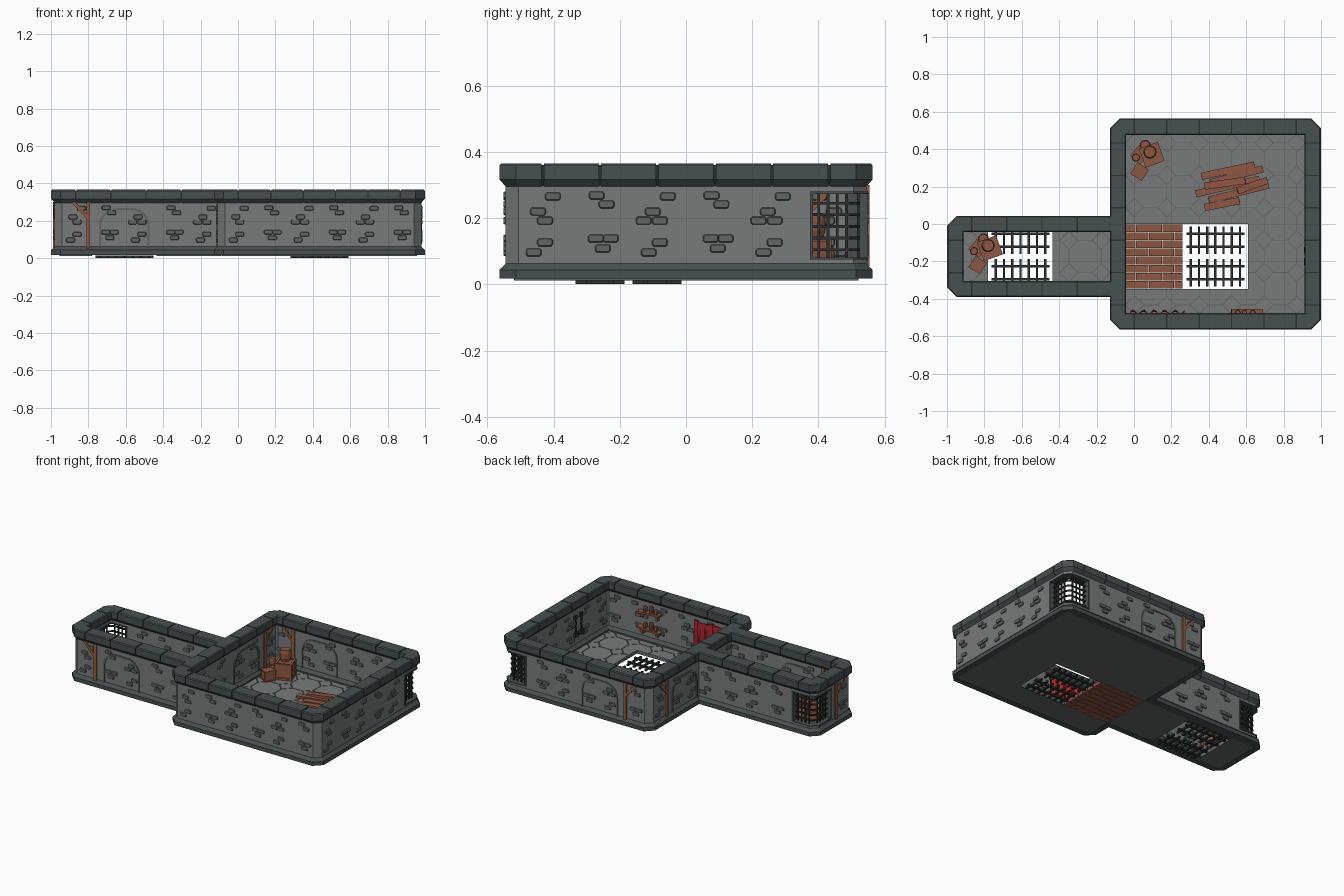
import bpy, bmesh, math, random
from mathutils import Vector, Matrix

if "Cube" in bpy.data.objects:
    bpy.data.objects.remove(bpy.data.objects["Cube"])
random.seed(4)

def mat(name, r, g, b):
    m = bpy.data.materials.new(name)
    m.diffuse_color = (r, g, b, 1)
    m.use_nodes = True
    m.node_tree.nodes["Principled BSDF"].inputs["Base Color"].default_value = m.diffuse_color
    return m
STONE = mat("wall grey", .19, .195, .195)
BRICK = mat("brick grey", .125, .133, .13)
TRIM = mat("slate trim", .062, .082, .08)
IRON = mat("dark iron", .025, .03, .03)
WOOD = mat("red brown wood", .27, .095, .055)
TIMBER = mat("timber orange", .3, .105, .045)
RED = mat("banner red", .42, .02, .025)

def finish(name, bm, m):
    bmesh.ops.recalc_face_normals(bm, faces=bm.faces[:])
    me = bpy.data.meshes.new(name)
    bm.to_mesh(me)
    bm.free()
    me.materials.append(m)
    o = bpy.data.objects.new(name, me)
    bpy.context.collection.objects.link(o)
    return o

def box(bm, c, size, rot=None):
    M = Matrix.Translation(c) @ (rot or Matrix()) @ Matrix.Diagonal((*size, 1))
    bmesh.ops.create_cube(bm, size=1, matrix=M)

def prism(bm, pts, pts2):
    """solid between two equal loops of 3D points"""
    a = [bm.verts.new(p) for p in pts]
    b = [bm.verts.new(p) for p in pts2]
    n = len(a)
    bm.faces.new(a)
    bm.faces.new(b)
    for i in range(n):
        bm.faces.new((a[i], a[(i + 1) % n], b[(i + 1) % n], b[i]))

def sweep(bm, path, prof):
    """mitred sweep of a (offset, z) profile along an open flat path"""
    rings = []
    for i, p in enumerate(path):
        ds = [(path[j + 1] - path[j]).normalized() for j in (i - 1, i) if 0 <= j < len(path) - 1]
        ns = [Vector((-d.y, d.x)) for d in ds]
        n = ns[0] if len(ns) == 1 else (ns[0] + ns[1]) / (1 + ns[0].dot(ns[1]))
        rings.append([bm.verts.new((*(p + n * o), z)) for o, z in prof])
    k = len(prof)
    for a, b in zip(rings, rings[1:]):
        for i in range(k):
            bm.faces.new((a[i], a[(i + 1) % k], b[(i + 1) % k], b[i]))
    bm.faces.new(rings[0])
    bm.faces.new(rings[-1])

def rect(h, z0, z1):
    return [(-h, z0), (h, z0), (h, z1), (-h, z1)]

T, CH, WIN = .347, .025, .145
V = lambda x, y: Vector((x, y))
A, B, C, D = V(-.085, -.52), V(.955, -.52), V(.955, .52), V(-.085, .52)
P0, P1, P2, P3 = V(-.085, 0), V(-.955, 0), V(-.955, -T), V(-.085, -T)
unit = lambda a, b: (b - a).normalized()

def corner(a, c, b, r):
    """path round a chamfered corner, reaching r along both walls"""
    d1, d2 = unit(a, c), unit(c, b)
    return [c - d1 * r, c - d1 * CH, c + d2 * CH, c + d2 * r]

corners = {"A": (D, A, B), "B": (A, B, C), "C": (B, C, D), "D": (C, D, A), "P1": (P0, P1, P2), "P2": (P1, P2, P3)}
# wall sides: start, end, window at start/end, post positions, arch centres, skipped spans, end-is-corner flags
sides = [
    (A, B, 0, 0, [], [], [], 1, 1), (B, C, 0, 1, [], [], [], 1, 1),
    (C, D, 1, 0, [-1], [1.04 - T], [], 1, 1), (D, A, 0, 0, [1], [T], [.52, .52 + T], 1, 1),
    (P0, P1, 0, 1, [], [], [], 0, 1), (P1, P2, 1, 0, [-1], [], [], 1, 1), (P2, P3, 0, 0, [1], [T], [], 1, 0)]

# wall bodies, skirting and coping
body, base, cap, core = (bmesh.new() for _ in range(4))
BASE = [(-.0435, .018), (.0435, .018), (.0435, .044), (.025, .063), (-.025, .063), (-.0435, .044)]
CAP = [(-.025, .296), (.025, .296), (.0435, .317), (.0435, .36), (.038, .366), (-.038, .366), (-.0435, .36), (-.0435, .317)]
CORE = [(-.025, .297), (.025, .297), (.038, .318), (.038, .361), (-.038, .361), (-.038, .318)]
WALL = rect(.025, .05, .30)
for k, (a, c, b) in corners.items():
    p = corner(a, c, b, .087)
    sweep(base, p, BASE)
    sweep(core, p, CORE)
    sweep(cap, corner(a, c, b, .0835), CAP)
    if k in ("C", "P1"):
        p = corner(a, c, b, WIN)
        sweep(body, p, rect(.025, .05, .075))
        sweep(body, p, rect(.025, .28, .30))
    else:
        sweep(body, p, WALL)
for a, b, w0, w1, posts, arches, skip, c0, c1 in sides:
    d, L = unit(a, b), (b - a).length
    s0, s1 = (.087 if c0 else .03), L - (.087 if c1 else .03)
    sweep(base, [a + d * s0, a + d * s1], BASE)
    sweep(core, [a + d * s0, a + d * s1], CORE)
    sweep(body, [a + d * (WIN if w0 else s0), a + d * (L - WIN if w1 else s1)], WALL)
    n = max(1, round((s1 - s0) / .1735))
    st = (s1 - s0) / n
    for i in range(n):
        sweep(cap, [a + d * (s0 + i * st + .0035), a + d * (s0 + (i + 1) * st - .0035)], CAP)
finish("wall_body", body, STONE)
finish("wall_skirting", base, TRIM)
finish("coping_core", core, IRON)
finish("coping_stones", cap, TRIM)

# raised bricks, blocked arches and timber posts on both wall faces
bricks, arch, timber = (bmesh.new() for _ in range(3))
PAT = [(.118, .266), (.073, .22), (.045, .193), (.094, .193), (.094, .127), (.06, .097),
       (.25, .269), (.28, .242), (.248, .139), (.293, .139), (.269, .109)]
OCT = [(-.024, -.007), (-.019, -.0125), (.019, -.0125), (.024, -.007), (.024, .007), (.019, .0125), (-.019, .0125), (-.024, .007)]
def on_wall(a, d, s, off, z):
    q = a + d * s + Vector((-d.y, d.x)) * off
    return (q.x, q.y, z)
for a, b, w0, w1, posts, arches, skip, c0, c1 in sides:
    d, L = unit(a, b), (b - a).length
    ps = [.155 if p > 0 else L - .155 for p in posts]
    for sg in (-1, 1):
        for t in range(math.ceil(L / T)):
            for u, z in PAT:
                s = u + t * T
                if s < .05 or s > L - .05 or (w0 and s < WIN + .03) or (w1 and s > L - WIN - .03):
                    continue
                if any(abs(s - p) < .035 for p in ps) or any(abs(abs(s - c) - .135) < .028 for c in arches):
                    continue
                if sg < 0 and any(abs(s - k) < .05 for k in skip):
                    continue
                prism(bricks, [on_wall(a, d, s + x, sg * .024, z + y) for x, y in OCT],
                      [on_wall(a, d, s + x * .86, sg * .032, z + y * .78) for x, y in OCT])
        for c in arches:
            line = [(-.135, .06)] + [(-.045 - .09 * math.cos(t), .177 + .09 * math.sin(t)) for t in [i * math.pi / 12 for i in range(7)]]
            line += [(-x, z) for x, z in reversed(line)]
            inner = [(x * .92, .06 + (z - .06) * .95) for x, z in line]
            for i in range(len(line) - 1):
                q = [line[i], line[i + 1], inner[i + 1], inner[i]]
                prism(arch, [on_wall(a, d, c + x, sg * .024, z) for x, z in q], [on_wall(a, d, c + x, sg * .03, z) for x, z in q])
    for s, sgn in zip(ps, posts):
        for q in ([(-.01, .055), (.01, .055), (.01, .3), (-.01, .3)], [(0, .2), (0, .225), (-.07, .3), (-.092, .3)]):
            prism(timber, *[[on_wall(a, d, s + x * sgn, o, z) for x, z in q] for o in (-.034, .034)])
finish("raised_bricks", bricks, BRICK)
finish("arch_outlines", arch, BRICK)
finish("timber_posts", timber, TIMBER)

# barred corner windows
bars, frame = bmesh.new(), bmesh.new()
for k in ("C", "P1"):
    a, c, b = corners[k]
    p = corner(a, c, b, WIN)
    for z in (.105, .14, .175, .21, .245):
        sweep(bars, p, rect(.005, z - .004, z + .004))
    for z in (.075, .273):
        sweep(frame, p, rect(.03, z, z + .007))
    for d, e in ((-unit(a, c), c), (unit(c, b), c)):
        for r in (.035, .063, .091, .119):
            q = e + d * r
            box(bars, (q.x, q.y, .178), (.008, .008, .205))
        q = e + d * (WIN - .004)
        along = abs(d.x) > .5
        box(frame, (q.x, q.y, .178), (.01, .06, .205) if along else (.06, .01, .205))
finish("window_bars", bars, IRON)
finish("window_frames", frame, TRIM)

# floor of octagons and diamonds, with holes for grates and boards
slab, plates = bmesh.new(), bmesh.new()
S, r, g = .1735, .048, .002
cells = [(-.085 + S * i, -.52 + S * j) for i in range(6) for j in range(6) if not (i < 4 and j in (1, 2))]
cells += [(-.955 + S * i, -.347 + S * j) for i in (0, 3, 4) for j in range(2)]
for x, y in cells:
    cx, cy, h = x + S / 2, y + S / 2, S / 2
    box(slab, (cx, cy, .021), (S, S, .018))
    shapes = [[(r - g, 0), (0, r - g), (g - r, 0), (0, g - r)]]
    for sx in (-1, 1):
        for sy in (-1, 1):
            shapes.append([(sx * px, sy * py) for px, py in ((h, h), (g, h), (g, r + g), (r + g, g), (h, g))])
    for q in shapes:
        prism(plates, *[[(cx + u, cy + v, z) for u, v in q] for z in (.028, .034)])
finish("floor_slab", slab, BRICK)
finish("floor_tiles", plates, STONE)

# floor grates, two panels each
grate = bmesh.new()
for gx in (-.607, .435):
    for gy in (-.26, -.087):
        for v in (-.035, .035):
            box(grate, (gx, gy + v, .007), (.31, .013, .013))
        for i in range(7):
            box(grate, (gx - .132 + i * .044, gy, .006), (.012, .148, .011))
finish("floor_grates", grate, IRON)

# boarded floor section
boards = bmesh.new()
w = T / 8
for j in range(8):
    cuts = [-.085, .01, .15, .26] if j % 2 else [-.085, .08, .215, .26]
    for x0, x1 in zip(cuts, cuts[1:]):
        box(boards, ((x0 + x1) / 2, -T + w * (j + .5), .023), (x1 - x0 - .003, w - .003, .022))
finish("floor_boards", boards, WOOD)

# loose plank pile
planks = bmesh.new()
R = Matrix.Rotation(math.radians(13), 4, 'Z')
for u, v, l, z, t in ((-.07, -.085, .19, .04, -2), (.03, -.045, .33, .045, 1), (-.02, 0, .35, .05, 0), (.04, .045, .29, .045, 2),
                      (.0, .082, .29, .04, -1), (.11, -.025, .17, .065, 6), (-.03, .02, .22, .068, -5)):
    c = R @ Vector((u, v, 0)) + Vector((.52, .205, z))
    box(planks, c, (l, .038, .016), R @ Matrix.Rotation(math.radians(t), 4, 'Z') @ Matrix.Rotation(math.radians(t), 4, 'Y'))
finish("loose_planks", planks, WOOD)

# crate and barrel heaps
def barrel(bm, c, rad, h, n=12):
    for k, (z, f) in enumerate(((0, .82), (.3, 1), (.7, 1))):
        f2 = (1, 1, .82)[k]
        bmesh.ops.create_cone(bm, cap_ends=True, segments=n, radius1=rad * f, radius2=rad * f2, depth=h * (.3, .4, .3)[k],
                              matrix=Matrix.Translation((c[0], c[1], c[2] + h * (.15, .5, .85)[k])))
def crate(bm, c, s, deg):
    rot = Matrix.Rotation(math.radians(deg), 4, 'Z')
    box(bm, c, (s * .92,) * 3, rot)
    for i in (-1, 1):
        for j in (-1, 1):
            for ax in range(3):
                o = [i * s * .45, j * s * .45]
                o.insert(ax, 0)
                z = [s * .13] * 3
                z[ax] = s
                box(bm, Vector(c) + rot @ Vector(o), z, rot)
for n, (x, y) in enumerate(((.07, .36), (-.795, -.14))):
    bm = bmesh.new()
    crate(bm, (x - .04, y - .08, .068), .07, -32)
    crate(bm, (x + .025, y + .01, .088), .105, 20)
    crate(bm, (x - .04, y + .01, .068), .07, 50)
    barrel(bm, (x + .015, y + .025, .14), .036, .075)
    barrel(bm, (x - .06, y - .005, .1), .022, .05)
    barrel(bm, (x - .01, y + .06, .034), .03, .08)
    finish(f"crate_heap_{n + 1}", bm, WOOD)

# wall shelves with pots
shelf = bmesh.new()
for z, t in ((.235, 4), (.125, -3)):
    box(shelf, (.605, -.476, z), (.17, .042, .012), Matrix.Rotation(math.radians(t), 4, 'Y'))
    for x in (.55, .66):
        box(shelf, (x, -.482, z - .02), (.012, .026, .035))
    for x, h in ((.555, .03), (.59, .045), (.635, .035)):
        barrel(shelf, (x, -.473, z + .004), .014, h, 8)
finish("wall_shelves", shelf, WOOD)

# hanging cloth banner with folds and ragged hem
bm = bmesh.new()
N, rows = 28, 5
grid = [[bm.verts.new((-.02 + .29 * i / N, -.475 + .01 * math.sin(i * 1.15) * (.5 + j / rows),
                       .285 - j / rows * (.185 + .016 * math.sin(i * .8) + .012 * (i % 3))
                       - (1 - j / rows) * .012 * math.sin(math.pi * i / N * 2) ** 2))
         for i in range(N + 1)] for j in range(rows + 1)]
for j in range(rows):
    for i in range(N):
        bm.faces.new((grid[j][i], grid[j][i + 1], grid[j + 1][i + 1], grid[j + 1][i]))
o = finish("cloth_banner", bm, RED)
o.modifiers.new("thick", 'SOLIDIFY').thickness = .004

# hanging shackles on the inside of the right wall
bm = bmesh.new()
for y in (-.2, -.14):
    box(bm, (.925, y, .25), (.014, .025, .025))
    for k in range(5):
        box(bm, (.92, y, .23 - k * .018), (.012, .005, .018) if k % 2 else (.005, .012, .018))
    box(bm, (.918, y, .135), (.016, .036, .03))
finish("wall_shackles", bm, IRON)
